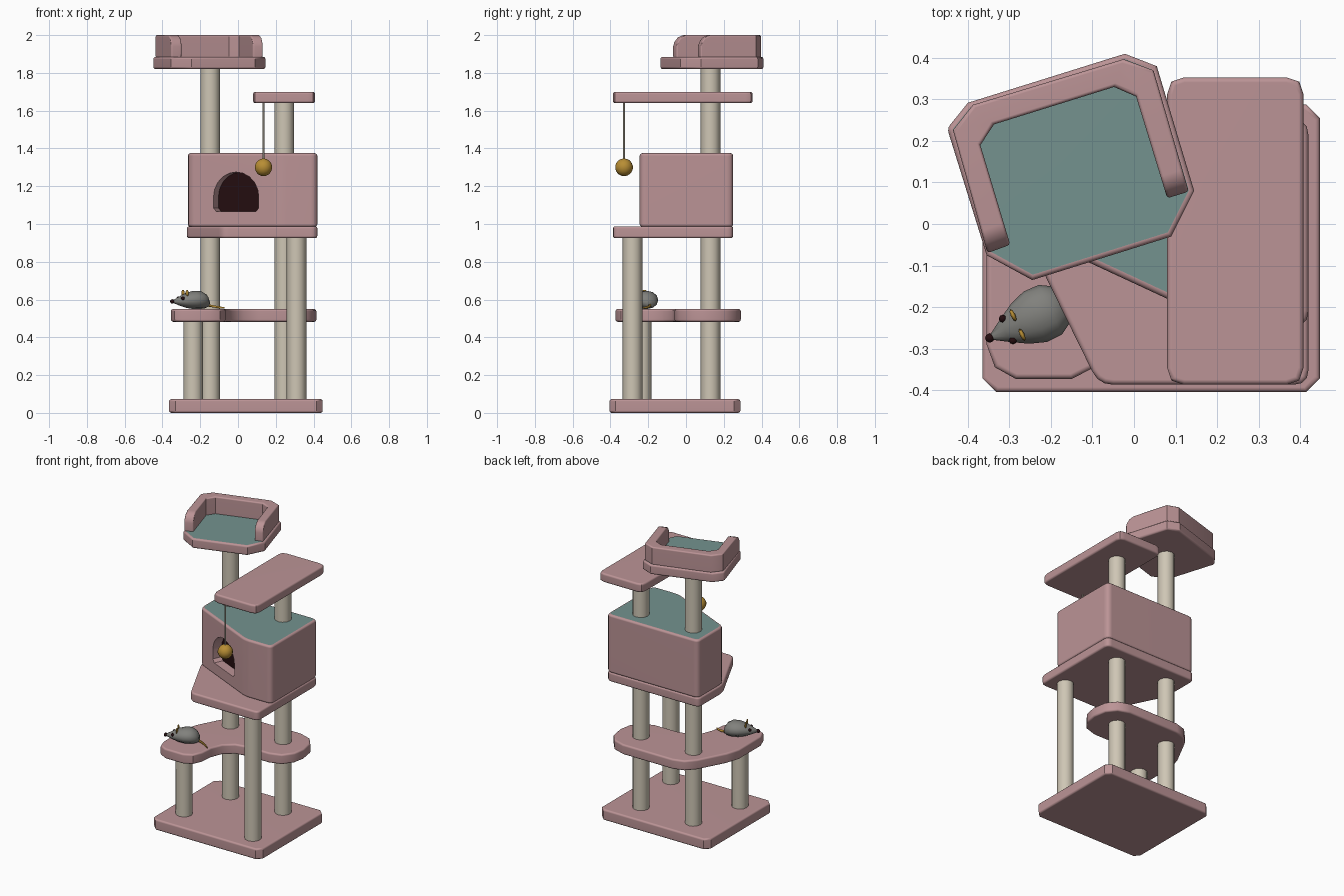
import bpy, bmesh, math
from mathutils import Vector, Matrix

if "Cube" in bpy.data.objects:
    bpy.data.objects.remove(bpy.data.objects["Cube"])


def mat(name, rgb):
    m = bpy.data.materials.new(name)
    m.diffuse_color = (*rgb, 1)
    m.use_nodes = True
    m.node_tree.nodes["Principled BSDF"].inputs["Base Color"].default_value = m.diffuse_color
    return m


PINK = mat("dusty pink", (0.50, 0.295, 0.305))
TEAL = mat("teal cushion", (0.175, 0.29, 0.275))
CREAM = mat("cream rope", (0.62, 0.565, 0.46))
GOLD = mat("gold", (0.48, 0.27, 0.035))
GREY = mat("mouse grey", (0.22, 0.22, 0.205))
DARK = mat("dark brown", (0.018, 0.004, 0.005))


def finish(name, bm, mats, bevel=0, cutter=None, angle=35):
    bmesh.ops.recalc_face_normals(bm, faces=bm.faces)
    me = bpy.data.meshes.new(name)
    bm.to_mesh(me)
    bm.free()
    ob = bpy.data.objects.new(name, me)
    bpy.context.collection.objects.link(ob)
    for m in mats:
        me.materials.append(m)
    bpy.ops.object.select_all(action='DESELECT')
    bpy.context.view_layer.objects.active = ob
    ob.select_set(True)
    if bevel:
        b = ob.modifiers.new("bevel", 'BEVEL')
        b.width, b.segments, b.material = bevel, 3, 0
        b.limit_method, b.angle_limit = 'ANGLE', math.radians(55)
        bpy.ops.object.modifier_apply(modifier="bevel")
    if cutter:
        c = ob.modifiers.new("cut", 'BOOLEAN')
        c.object, c.operation, c.solver = cutter, 'DIFFERENCE', 'EXACT'
        bpy.ops.object.modifier_apply(modifier="cut")
    bpy.ops.object.shade_smooth_by_angle(angle=math.radians(angle))
    if bevel:
        ob.modifiers.new("normals", 'WEIGHTED_NORMAL').keep_sharp = True
    return ob


def prism(name, pts, vec, mats, top=0, **kw):
    """Extrude a 3D polygon along vec; the upward face gets material index top."""
    bm = bmesh.new()
    f = bm.faces.new([bm.verts.new(p) for p in pts])
    g = bmesh.ops.extrude_face_region(bm, geom=[f])["geom"]
    bmesh.ops.translate(bm, vec=vec, verts=[v for v in g if isinstance(v, bmesh.types.BMVert)])
    for f in g:
        if isinstance(f, bmesh.types.BMFace):
            f.material_index = top
    return finish(name, bm, mats, **kw)


def slab(name, outline, z0, z1, mats=(PINK,), bevel=0.012, **kw):
    return prism(name, [(x, y, z0) for x, y in outline], (0, 0, z1 - z0), mats, bevel=bevel, **kw)


def rounded(poly, c, n=3):
    """Round each polygon corner with n segments."""
    out = []
    P = [Vector(p) for p in poly]
    for i, p in enumerate(P):
        a = p + (P[i - 1] - p).normalized() * c
        b = p + (P[(i + 1) % len(P)] - p).normalized() * c
        for k in range(n + 1):
            t = k / n
            out.append(tuple(a * (1 - t) ** 2 + p * 2 * t * (1 - t) + b * t * t))
    return out


def rect(x0, x1, y0, y1):
    return [(x0, y0), (x1, y0), (x1, y1), (x0, y1)]


def loft(name, rings, mats, **kw):
    bm = bmesh.new()
    R = [[bm.verts.new(p) for p in r] for r in rings]
    n = len(R[0])
    for a, b in zip(R, R[1:]):
        for i in range(n):
            bm.faces.new((a[i], a[(i + 1) % n], b[(i + 1) % n], b[i]))
    bm.faces.new(R[0])
    bm.faces.new(R[-1])
    return finish(name, bm, mats, **kw)


def post(name, x, y, z0, z1, r=0.052, n=12):
    circle = [(x + r * math.cos(2 * math.pi * i / n), y + r * math.sin(2 * math.pi * i / n), z0) for i in range(n)]
    return prism(name, circle, (0, 0, z1 - z0), [CREAM])


def ball(name, loc, size, m, u=10, v=7, turn=0):
    bm = bmesh.new()
    M = Matrix.Translation(loc) @ Matrix.Rotation(turn, 4, 'Z') @ Matrix.Diagonal((*size, 1))
    bmesh.ops.create_uvsphere(bm, u_segments=u, v_segments=v, radius=1, matrix=M)
    return finish(name, bm, [m], angle=60)


# Base and posts
slab("base", rounded(rect(-0.365, 0.448, -0.405, 0.288), 0.033, 1), 0, 0.073)
post("rear_left_post", -0.147, 0.13, 0.06, 1.83)
post("rear_right_post", 0.245, 0.13, 0.06, 1.65)
post("front_right_post", 0.31, -0.283, 0.06, 0.94)
post("front_left_post", -0.237, -0.235, 0.06, 0.49)

# Kidney-shaped lower shelf
slab("lower_shelf", [
    (-0.355, -0.29), (-0.335, -0.345), (-0.285, -0.373), (-0.15, -0.373), (-0.095, -0.345),
    (-0.067, -0.285), (-0.06, -0.2), (-0.03, -0.125), (0.03, -0.075), (0.11, -0.06),
    (0.27, -0.06), (0.35, -0.035), (0.40, 0.03), (0.415, 0.11), (0.40, 0.20), (0.35, 0.263),
    (0.27, 0.29), (-0.10, 0.29), (-0.175, 0.268), (-0.23, 0.21), (-0.325, 0.03), (-0.355, -0.06)],
    0.482, 0.55)

# House floor
slab("house_floor", rounded([(-0.27, -0.01), (-0.085, -0.387), (0.42, -0.387), (0.42, 0.25),
                             (-0.27, 0.25)], 0.035), 0.925, 0.988)

# House with arched doorway in its slanted front
A, B = Vector((-0.265, -0.02, 0)), Vector((0.22, -0.245, 0))
along = (B - A).normalized()
inward = Vector((-along.y, along.x, 0))
mid = A + along * ((-0.01 - A.x) / along.x)
arch = [(-0.115, 1.065), (0.115, 1.065), (0.132, 1.085)]
arch += [(0.132 * math.cos(math.pi * i / 10), 1.143 + 0.132 * math.sin(math.pi * i / 10)) for i in range(11)]
arch += [(-0.132, 1.085)]


def door(depth):
    return [mid + along * u + Vector((0, 0, z)) + inward * depth for u, z in arch]


cutter = prism("door_cutter", door(-0.05), inward * 0.12, [PINK])
cutter.hide_render = True
cutter.hide_set(True)
slab("house", rounded([A.xy, B.xy, (0.42, -0.245), (0.42, 0.25), (-0.265, 0.25)], 0.035),
     0.985, 1.375, (PINK, TEAL), top=1, bevel=0.014, cutter=cutter)
prism("dark_doorway", door(0.062), inward * 0.008, [DARK])

# Upper shelf with hanging ball
slab("upper_shelf", rounded(rect(0.08, 0.408, -0.387, 0.353), 0.04, 2), 1.64, 1.70)
post("string", 0.135, -0.328, 1.32, 1.645, 0.005, 6)
ball("toy_ball", (0.135, -0.328, 1.30), (0.047,) * 3, GOLD, 14, 9)

# Top bed: tilted platform with cushion top
slab("bed_platform", [(-0.45, 0.23), (-0.355, -0.075), (-0.245, -0.135), (0.09, -0.03), (0.145, 0.08),
                      (0.055, 0.38), (-0.022, 0.41), (-0.40, 0.292)], 1.82, 1.885, (PINK, TEAL), top=1)

# U-shaped bed wall, lowered at both open ends
outer = [(-0.353, -0.07), (-0.436, 0.226), (-0.388, 0.287), (-0.025, 0.397), (0.047, 0.37), (0.132, 0.078)]
inner = [(-0.298, -0.05), (-0.37, 0.19), (-0.337, 0.24), (-0.048, 0.33), (0.005, 0.307), (0.08, 0.062)]


def stations(path):
    P = [Vector(p) for p in path]
    step = lambda a, b, ds: [a + (b - a).normalized() * d for d in ds]
    return step(P[0], P[1], (0, 0.008, 0.025, 0.055)) + P[1:-1] + step(P[-1], P[-2], (0.055, 0.025, 0.008, 0))


tops = [1.94, 1.965, 1.988, 2.0] + [2.0] * 4 + [2.0, 1.988, 1.965, 1.94]
loft("bed_wall", [[(*o, 1.88), (*o, z), (*i, z), (*i, 1.88)]
                  for o, i, z in zip(stations(outer), stations(inner), tops)], [PINK], bevel=0.012)

# Toy mouse
nose = Vector((-0.342, -0.272, 0))
turn = math.radians(25)
fwd = Vector((math.cos(turn), math.sin(turn), 0))
side = Vector((-fwd.y, fwd.x, 0))


def at(t, s, z):
    return nose + fwd * t + side * s + Vector((0, 0, z))


body = [(0, 0.008, 0.590, 0.008), (0.035, 0.030, 0.592, 0.024), (0.075, 0.053, 0.596, 0.040),
        (0.115, 0.067, 0.598, 0.048), (0.155, 0.066, 0.598, 0.048), (0.185, 0.048, 0.592, 0.038),
        (0.203, 0.022, 0.582, 0.020)]
loft("mouse_body", [[at(t, w * math.cos(i * math.pi / 6), zc + h * math.sin(i * math.pi / 6))
                     for i in range(12)] for t, w, zc, h in body], [GREY], angle=60)
ball("mouse_nose", at(-0.006, 0, 0.59), (0.012,) * 3, DARK, 8, 5)
for s, label in ((1, "right"), (-1, "left")):
    ball("mouse_eye_" + label, at(0.042, s * 0.029, 0.606), (0.010,) * 3, DARK, 8, 5)
    ball("mouse_ear_" + label, at(0.068, s * 0.026, 0.634), (0.006, 0.017, 0.018), GOLD, 8, 5, turn)
tail = [(-0.175, -0.190, 0.572, 0.008), (-0.13, -0.195, 0.564, 0.007),
        (-0.10, -0.207, 0.559, 0.006), (-0.072, -0.225, 0.556, 0.004)]
loft("mouse_tail", [[(x, y + r * math.cos(i * math.pi / 3), z + r * math.sin(i * math.pi / 3))
                     for i in range(6)] for x, y, z, r in tail], [GOLD], angle=60)
